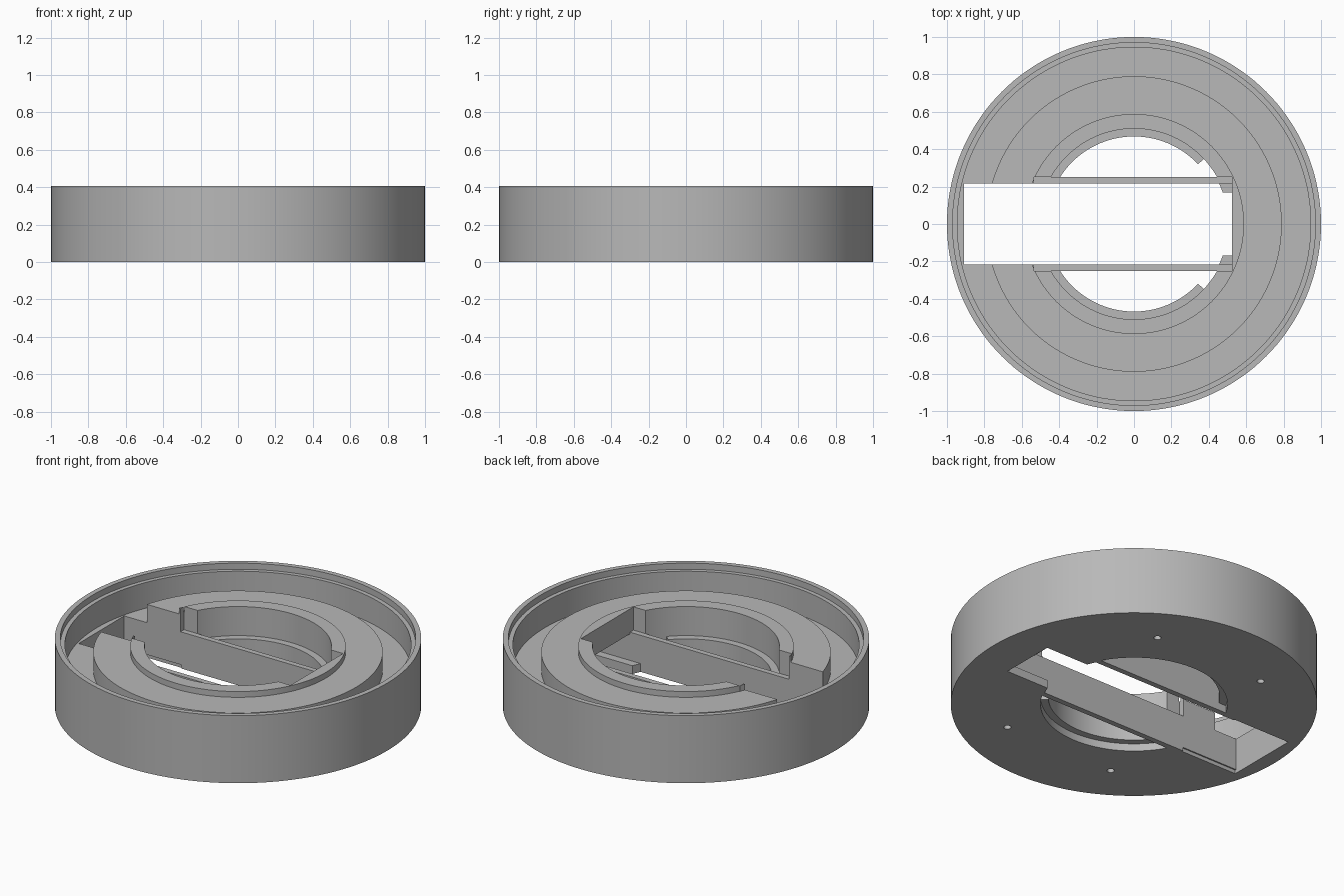
import bpy, bmesh
from math import cos, sin, pi, radians

cube = bpy.data.objects.get("Cube")
if cube:
    bpy.data.objects.remove(cube)

grey = bpy.data.materials.new("plain_grey")
grey.diffuse_color = (0.48, 0.48, 0.48, 1)
grey.use_nodes = True
grey.node_tree.nodes["Principled BSDF"].inputs["Base Color"].default_value = (0.48, 0.48, 0.48, 1)


def finish(name, bm):
    bmesh.ops.recalc_face_normals(bm, faces=bm.faces[:])
    mesh = bpy.data.meshes.new(name)
    bm.to_mesh(mesh)
    bm.free()
    mesh.materials.append(grey)
    obj = bpy.data.objects.new(name, mesh)
    bpy.context.collection.objects.link(obj)
    return obj


def prism(name, points, z0, z1):
    """Upright solid from a flat outline."""
    bm = bmesh.new()
    low = [bm.verts.new((x, y, z0)) for x, y in points]
    high = [bm.verts.new((x, y, z1)) for x, y in points]
    bm.faces.new(low)
    bm.faces.new(high)
    n = len(points)
    for i in range(n):
        j = (i + 1) % n
        bm.faces.new((low[i], low[j], high[j], high[i]))
    return finish(name, bm)


def box(name, x0, x1, y0, y1, z0, z1):
    return prism(name, [(x0, y0), (x1, y0), (x1, y1), (x0, y1)], z0, z1)


def lathe(name, profile, steps=144):
    """Closed ring spun around z from (radius, height) points."""
    bm = bmesh.new()
    rings = []
    for k in range(steps):
        a = 2 * pi * k / steps
        rings.append([bm.verts.new((r * cos(a), r * sin(a), z)) for r, z in profile])
    n = len(profile)
    for k in range(steps):
        p, q = rings[k], rings[(k + 1) % steps]
        for i in range(n):
            j = (i + 1) % n
            bm.faces.new((p[i], q[i], q[j], p[j]))
    return finish(name, bm)


def combine(target, tool, operation):
    mod = target.modifiers.new("shape", "BOOLEAN")
    mod.operation = operation
    mod.solver = "EXACT"
    mod.object = tool
    bpy.context.view_layer.objects.active = target
    bpy.ops.object.modifier_apply(modifier=mod.name)
    bpy.data.objects.remove(tool)


# Round housing: rim with step, gutter, raised ring, boss and inner lip
housing = lathe("round_housing", [
    (0.51, 0), (1, 0), (1, 0.407), (0.97, 0.407), (0.97, 0.37), (0.945, 0.37),
    (0.945, 0.215), (0.79, 0.215), (0.79, 0.325), (0.588, 0.325), (0.588, 0.36),
    (0.51, 0.36), (0.51, 0.185), (0.468, 0.185), (0.468, 0.045), (0.51, 0.045)])

# Lip removed on one side
arc = [radians(-43 + 86 * i / 24) for i in range(25)]
wedge = [(0, 0)] + [(0.511 * cos(a), 0.511 * sin(a)) for a in arc]
combine(housing, prism("lip_gap", wedge, 0.02, 0.21), "DIFFERENCE")

# Channel across the boss, then the two beams that line the slot
combine(housing, box("channel", -0.535, 0.525, -0.25, 0.25, 0.22, 0.6), "DIFFERENCE")
combine(housing, box("beams", -0.56, 0.55, -0.25, 0.25, 0, 0.22), "UNION")

# Long slot, open through the top, with a covered pocket at its end
combine(housing, box("slot", -0.91, 0.525, -0.217, 0.217, -0.1, 0.6), "DIFFERENCE")
combine(housing, box("pocket", 0.5, 0.76, -0.217, 0.217, -0.1, 0.21), "DIFFERENCE")
combine(housing, box("groove", -0.91, -0.53, -0.225, 0.225, -0.1, 0.022), "DIFFERENCE")

# Guide strips that narrow the pocket opening
for side in (-1, 1):
    outline = [(0.45, 0.23), (0.475, 0.168), (0.78, 0.168), (0.78, 0.23)]
    strip = prism("guide_strip", [(x, y * side) for x, y in outline], 0, 0.05)
    combine(housing, strip, "UNION")

# Four blind screw holes underneath
for sx in (-1, 1):
    for sy in (-1, 1):
        circle = [(0.368 * sx + 0.02 * cos(2 * pi * i / 24),
                   0.637 * sy + 0.02 * sin(2 * pi * i / 24)) for i in range(24)]
        combine(housing, prism("screw_hole", circle, -0.1, 0.08), "DIFFERENCE")

bpy.ops.object.select_all(action="DESELECT")
housing.select_set(True)
bpy.context.view_layer.objects.active = housing
bpy.ops.object.shade_smooth_by_angle(angle=radians(30))
